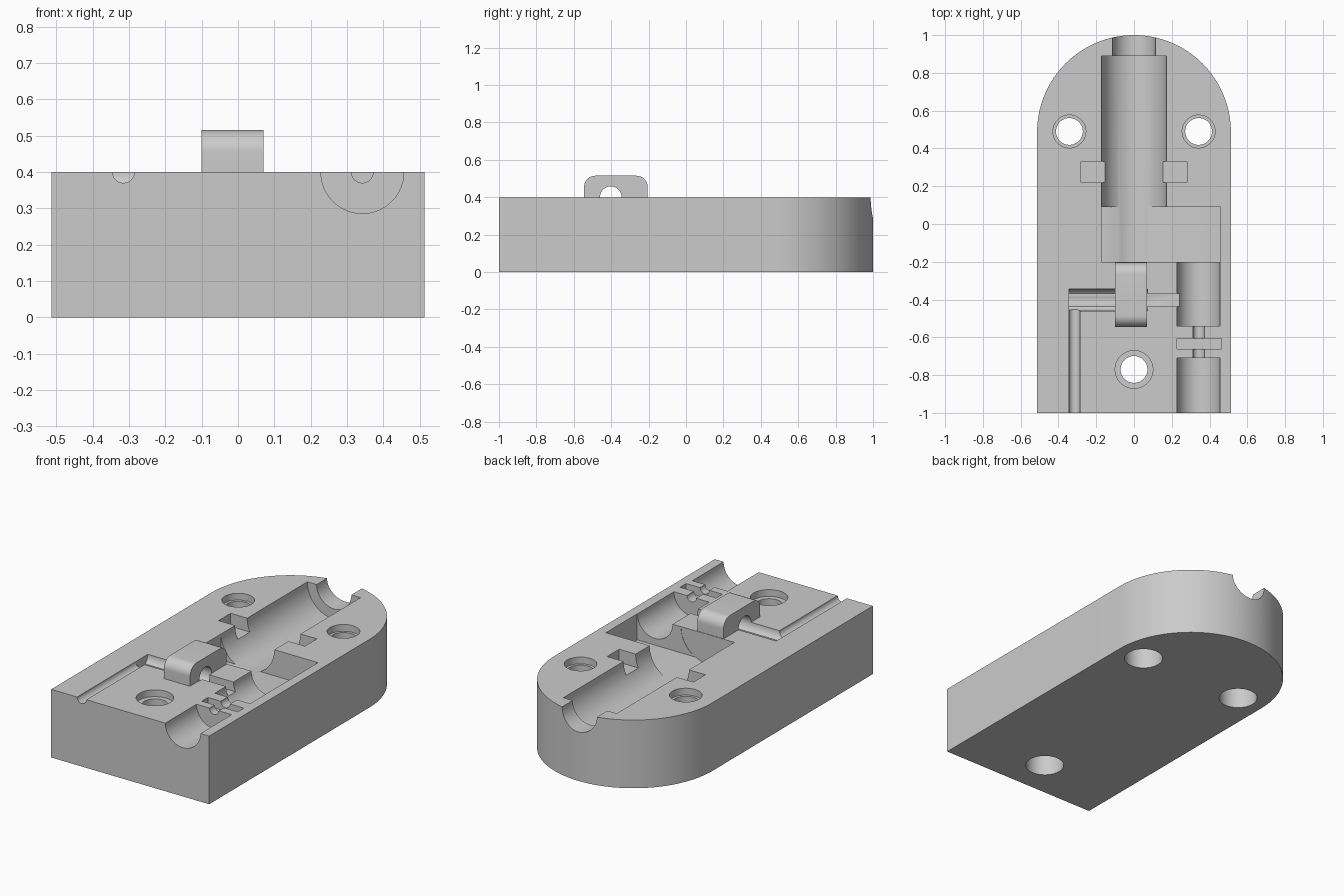
import bpy, bmesh, math
from mathutils import Matrix, Vector

cube = bpy.data.objects.get("Cube")
if cube:
    bpy.data.objects.remove(cube)

TOP = 0.4
HALF = 0.513

grey = bpy.data.materials.new("light grey")
grey.use_nodes = True
grey.diffuse_color = (0.6, 0.6, 0.6, 1)
grey.node_tree.nodes["Principled BSDF"].inputs["Base Color"].default_value = (0.6, 0.6, 0.6, 1)


def finish(bm, name):
    bmesh.ops.recalc_face_normals(bm, faces=bm.faces)
    mesh = bpy.data.meshes.new(name)
    bm.to_mesh(mesh)
    bm.free()
    mesh.materials.append(grey)
    ob = bpy.data.objects.new(name, mesh)
    bpy.context.collection.objects.link(ob)
    return ob


def prism(name, points, direction):
    """Extrude a closed outline."""
    bm = bmesh.new()
    face = bm.faces.new([bm.verts.new(p) for p in points])
    new = bmesh.ops.extrude_face_region(bm, geom=[face])["geom"]
    verts = [v for v in new if isinstance(v, bmesh.types.BMVert)]
    bmesh.ops.translate(bm, verts=verts, vec=direction)
    return finish(bm, name)


def box(name, x0, x1, y0, y1, z0, z1):
    outline = [(x0, y0, z0), (x1, y0, z0), (x1, y1, z0), (x0, y1, z0)]
    return prism(name, outline, (0, 0, z1 - z0))


def rod(name, start, end, radius, segments=64):
    a, b = Vector(start), Vector(end)
    bm = bmesh.new()
    turn = (b - a).to_track_quat('Z', 'Y').to_matrix().to_4x4()
    bmesh.ops.create_cone(bm, cap_ends=True, segments=segments, radius1=radius, radius2=radius,
                          depth=(b - a).length, matrix=Matrix.Translation((a + b) / 2) @ turn)
    return finish(bm, name)


def combine(target, tool, operation='DIFFERENCE'):
    tool.hide_render = True
    mod = target.modifiers.new(tool.name, 'BOOLEAN')
    mod.operation = operation
    mod.solver = 'EXACT'
    mod.object = tool
    bpy.context.view_layer.objects.active = target
    bpy.ops.object.modifier_apply(modifier=mod.name)
    bpy.data.objects.remove(tool)


# Block with a rounded back end
arc = [math.pi * i / 64 for i in range(65)]
outline = [(-HALF, -1, 0), (HALF, -1, 0)]
outline += [(HALF * math.cos(a), 1 - HALF + HALF * math.sin(a), 0) for a in arc]
body = prism("housing_half", outline, (0, 0, TOP))

# Raised lug with rounded upper corners
r, y0, y1, z1 = 0.06, -0.545, -0.205, 0.515
lug = [(-0.1, y0, 0.3), (-0.1, y1, 0.3)]
for cy, first in ((y1 - r, 0), (y0 + r, math.pi / 2)):
    for i in range(13):
        a = first + math.pi / 2 * i / 12
        lug.append((-0.1, cy + r * math.cos(a), z1 - r + r * math.sin(a)))
combine(body, prism("lug", lug, (0.17, 0, 0)), 'UNION')

# Main chamber, back opening and cross pocket
combine(body, rod("main_chamber", (0, -0.202, TOP), (0, 0.89, TOP), 0.173))
combine(body, rod("back_opening", (0, 0.85, TOP), (0, 1.1, TOP), 0.113))
combine(body, box("cross_pocket", -0.173, 0.457, -0.2, 0.09, 0.247, 0.6))

# Side chamber in two lengths with a thin link and a clip slot
SIDE = 0.342
combine(body, rod("side_chamber", (SIDE, -0.54, TOP), (SIDE, -0.15, TOP), 0.114))
combine(body, rod("side_opening", (SIDE, -1.1, TOP), (SIDE, -0.71, TOP), 0.114))
combine(body, rod("link_groove", (SIDE, -0.75, TOP), (SIDE, -0.5, TOP), 0.03, 32))
combine(body, box("clip_slot", 0.228, 0.462, -0.662, -0.605, 0.35, 0.5))

# Wire groove running under the lug and out of the front
combine(body, rod("lug_hole", (-0.345, -0.402, TOP), (0.072, -0.402, TOP), 0.058, 48))
combine(body, box("wire_slot", -0.345, 0.242, -0.436, -0.368, 0.346, 0.44))
combine(body, rod("wire_groove", (-0.315, -1.1, TOP), (-0.315, -0.42, TOP), 0.03, 32))

# Key slots beside the main chamber
for side in (-1, 1):
    xs = sorted((side * 0.1, side * 0.28))
    combine(body, box("key_slot", xs[0], xs[1], 0.22, 0.332, 0.323, 0.5))

# Screw holes, recessed from above and below
for x, y, rim in ((-SIDE, 0.49, 0.087), (SIDE, 0.49, 0.087), (0, -0.77, 0.1)):
    combine(body, rod("screw_hole", (x, y, -0.1), (x, y, 0.5), 0.071, 48))
    combine(body, rod("upper_recess", (x, y, TOP - 0.04), (x, y, 0.5), rim, 48))
    combine(body, rod("lower_recess", (x, y, -0.1), (x, y, 0.2), 0.105, 48))

bpy.ops.object.select_all(action='DESELECT')
body.select_set(True)
bpy.context.view_layer.objects.active = body
bpy.ops.object.shade_smooth_by_angle(angle=math.radians(30))
